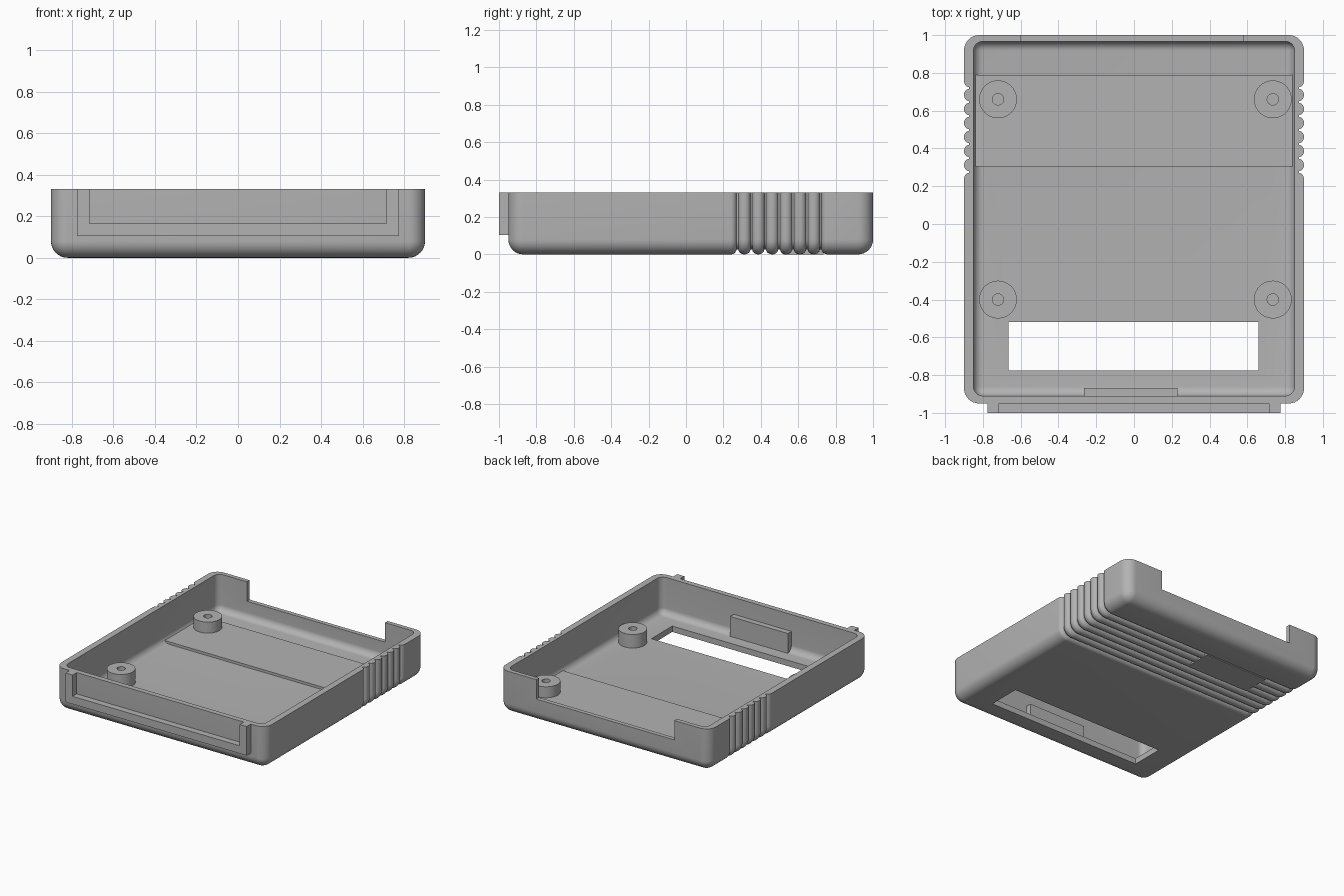
import bpy, bmesh, math

if "Cube" in bpy.data.objects:
    bpy.data.objects.remove(bpy.data.objects["Cube"], do_unlink=True)

grey = bpy.data.materials.new("plain grey")
grey.use_nodes = True
grey.diffuse_color = (0.45, 0.45, 0.45, 1)
grey.node_tree.nodes["Principled BSDF"].inputs["Base Color"].default_value = grey.diffuse_color

RIM, FLOOR = 0.33, 0.045
GROOVES = [0.275 + 0.0742 * i for i in range(7)]
HALF, GAP, DEPTH = 0.0371, 0.005, 0.027


def finish(name, bm):
    bmesh.ops.recalc_face_normals(bm, faces=bm.faces)
    mesh = bpy.data.meshes.new(name)
    bm.to_mesh(mesh)
    bm.free()
    mesh.materials.append(grey)
    obj = bpy.data.objects.new(name, mesh)
    bpy.context.collection.objects.link(obj)
    return obj


def smooth(obj):
    bpy.ops.object.select_all(action='DESELECT')
    obj.select_set(True)
    bpy.context.view_layer.objects.active = obj
    bpy.ops.object.shade_smooth_by_angle(angle=math.radians(32))


def box(name, x0, x1, y0, y1, z0, z1):
    bm = bmesh.new()
    bmesh.ops.create_cube(bm, size=1)
    for v in bm.verts:
        v.co = (x1 if v.co.x > 0 else x0, y1 if v.co.y > 0 else y0, z1 if v.co.z > 0 else z0)
    return finish(name, bm)


def cut(obj, cutter):
    cutter.hide_render = True
    mod = obj.modifiers.new("cut", 'BOOLEAN')
    mod.operation, mod.solver, mod.object = 'DIFFERENCE', 'EXACT', cutter
    bpy.context.view_layer.objects.active = obj
    bpy.ops.object.modifier_apply(modifier=mod.name)
    bpy.data.objects.remove(cutter, do_unlink=True)


def tray(name, half_w, y0, y1, z0, z1, r, grooves=(), n=8):
    """Tub with rounded sides and floor, lofted along y from inset U sections."""
    stations = []
    for i in range(n + 1):
        a = math.pi / 2 * i / n
        inset = r * (1 - math.cos(a))
        stations += [(y0 + r - r * math.sin(a), inset), (y1 - r + r * math.sin(a), inset)]
    for g in grooves:
        for i in range(n):
            u = 1 - math.cos(math.pi / 2 * i / n)
            t = GAP + (HALF - GAP) * u
            inset = DEPTH * (1 - math.sqrt(1 - (1 - u) ** 2))
            stations += [(g - t, inset), (g + t, inset)]
        stations.append((g + HALF, 0))
    if grooves:
        stations.append((grooves[0] - HALF, 0))
    bm = bmesh.new()
    rings = []
    for y, inset in sorted(stations):
        side = [(half_w - inset, z1)]
        for i in range(n + 1):
            a = math.pi / 2 * i / n
            side.append((half_w - r + (r - inset) * math.cos(a),
                         z0 + r - (r - inset) * math.sin(a)))
        pts = side + [(-x, z) for x, z in reversed(side)]
        rings.append([bm.verts.new((x, y, z)) for x, z in pts])
    m = len(rings[0])
    for a, b in zip(rings, rings[1:]):
        for i in range(m):
            bm.faces.new((a[i], a[(i + 1) % m], b[(i + 1) % m], b[i]))
    bm.faces.new(rings[0])
    bm.faces.new(rings[-1])
    bmesh.ops.remove_doubles(bm, verts=bm.verts, dist=1e-5)
    return finish(name, bm)


# Hollow shell with ribbed grip, floor window and rear notch
shell = tray("shell", 0.9, -0.95, 1.0, 0, RIM, 0.08, GROOVES)
cut(shell, tray("cavity_cutter", 0.85, -0.91, 0.967, FLOOR, RIM + 0.2, 0.05))
cut(shell, box("window_cutter", -0.665, 0.66, -0.775, -0.52, -0.1, 0.2))
cut(shell, box("notch_cutter", -0.6, 0.58, 0.9, 1.1, 0.18, 0.5))
smooth(shell)

# Raised floor panel above the grooves, and the smooth pad among them
box("floor_panel", -0.846, 0.846, 0.305, 0.79, FLOOR - 0.005, FLOOR + 0.02)
box("bottom_pad", -0.6, -0.06, 0.52, 0.735, 0, 0.035)

# Stop plate inside the front wall
box("stop_plate", -0.265, 0.23, -0.92, -0.867, FLOOR - 0.01, 0.2)

# U-shaped frame on the front
U = [(-0.775, RIM), (-0.775, 0.105), (0.775, 0.105), (0.775, RIM),
     (0.715, RIM), (0.715, 0.165), (-0.715, 0.165), (-0.715, RIM)]
bm = bmesh.new()
face = bm.faces.new([bm.verts.new((x, -1.0, z)) for x, z in U])
ext = bmesh.ops.extrude_face_region(bm, geom=[face])["geom"]
bmesh.ops.translate(bm, vec=(0, 0.052, 0), verts=[v for v in ext if isinstance(v, bmesh.types.BMVert)])
finish("front_frame", bm)

# Four screw posts with blind holes
for row, y in (("front", -0.4), ("rear", 0.66)):
    for side, x in (("right", -0.72), ("left", 0.735)):
        bm = bmesh.new()
        prof = [(0.03, FLOOR - 0.005), (0.03, 0.15), (0.1, 0.15), (0.1, FLOOR - 0.005)]
        verts = [bm.verts.new((x + r, y, z)) for r, z in prof]
        edges = [bm.edges.new(p) for p in zip(verts, verts[1:])]
        bmesh.ops.spin(bm, geom=verts + edges, cent=(x, y, 0), axis=(0, 0, 1),
                       angle=math.tau, steps=40)
        bmesh.ops.remove_doubles(bm, verts=bm.verts, dist=1e-5)
        smooth(finish(f"{row}_{side}_post", bm))
